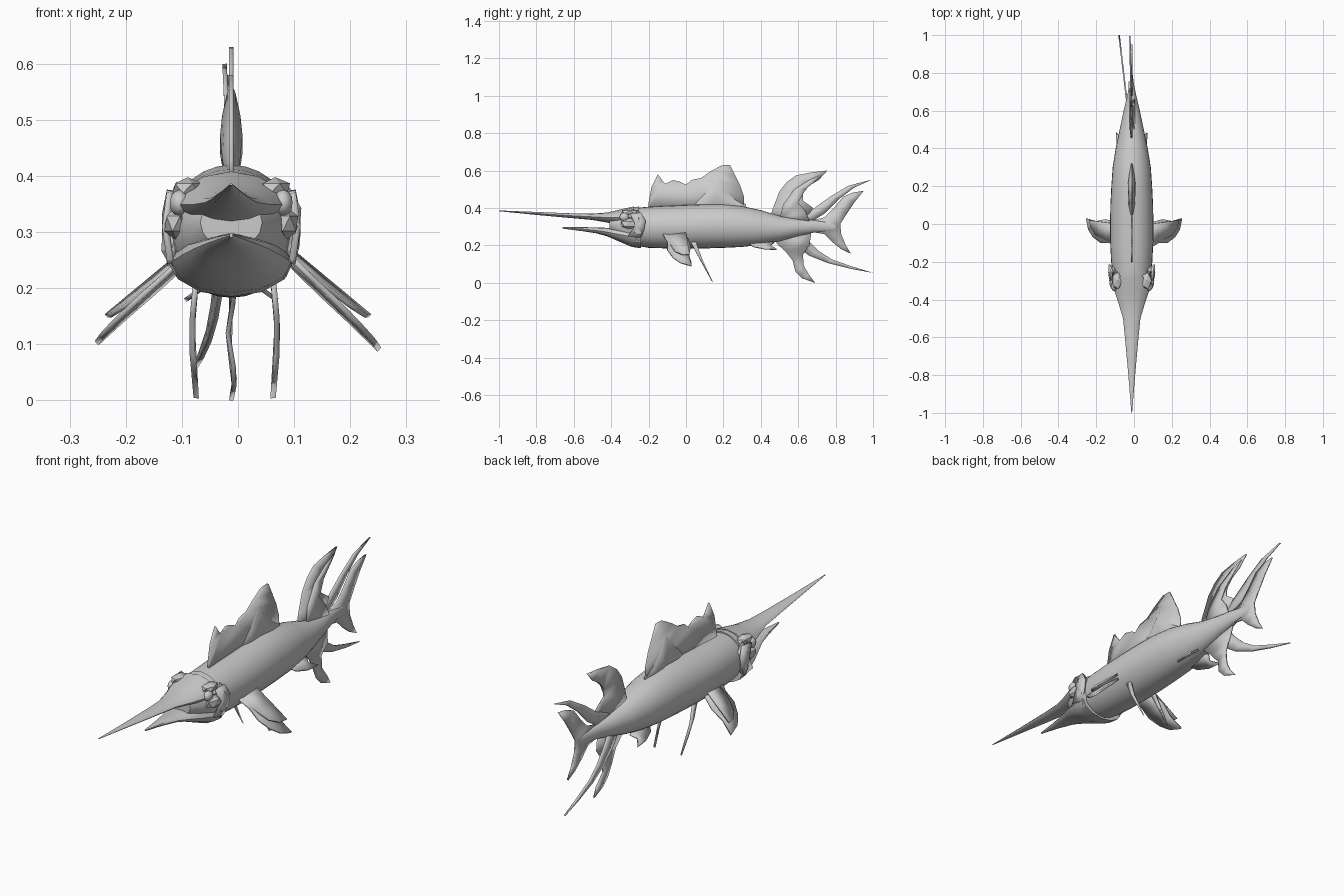
import bpy, bmesh, math

CX = -0.012  # centre plane of the fish


def finish(name, bm, angle=35):
    bmesh.ops.recalc_face_normals(bm, faces=bm.faces)
    me = bpy.data.meshes.new(name)
    bm.to_mesh(me)
    bm.free()
    ob = bpy.data.objects.new(name, me)
    bpy.context.collection.objects.link(ob)
    bpy.ops.object.select_all(action='DESELECT')
    ob.select_set(True)
    bpy.context.view_layer.objects.active = ob
    if angle:
        bpy.ops.object.shade_smooth_by_angle(angle=math.radians(angle))
    return ob


def loft(name, sections, sides=24, e=1.0, cx=CX, angle=35):
    """Sections along y: (y, half width, bottom z, top z); e > 1 makes them pointed."""
    bm = bmesh.new()
    rings = []
    for y, w, zb, zt in sections:
        ring = []
        for i in range(sides):
            a = 2 * math.pi * i / sides
            c, s = math.cos(a), math.sin(a)
            x = math.copysign(abs(c) ** e, c) * w
            z = math.copysign(abs(s) ** e, s) * (zt - zb) / 2 + (zt + zb) / 2
            ring.append(bm.verts.new((cx + x, y, z)))
        rings.append(ring)
    for r, q in zip(rings, rings[1:]):
        for i in range(sides):
            j = (i + 1) % sides
            bm.faces.new((r[i], r[j], q[j], q[i]))
    bm.faces.new(rings[0])
    bm.faces.new(rings[-1])
    return finish(name, bm, angle)


def fin(name, outline, place=lambda y, z: (CX, y, z), thick=0.008):
    """Flat outline filled, placed in space and given a thin body."""
    bm = bmesh.new()
    vs = [bm.verts.new((0, u, v)) for u, v in outline]
    edges = [bm.edges.new((vs[i - 1], vs[i])) for i in range(len(vs))]
    bmesh.ops.triangle_fill(bm, edges=edges, use_beauty=True)
    for v in bm.verts:
        v.co = place(v.co.y, v.co.z)
    ob = finish(name, bm)
    mod = ob.modifiers.new("thickness", 'SOLIDIFY')
    mod.thickness = thick
    mod.offset = 0
    return ob


def blob(name, loc, scale, subdiv=1, angle=0):
    bm = bmesh.new()
    bmesh.ops.create_icosphere(bm, subdivisions=subdiv, radius=1)
    for v in bm.verts:
        v.co = [l + c * s for l, c, s in zip(loc, v.co, scale)]
    return finish(name, bm, angle)


# body and tail stalk
loft("body", [(-0.27, .100, .20, .40), (-0.2, .109, .187, .407), (-0.1, .114, .184, .412),
              (0, .115, .183, .416), (0.1, .113, .184, .420), (0.2, .108, .187, .420),
              (0.3, .101, .192, .410), (0.4, .085, .203, .388), (0.5, .064, .222, .358),
              (0.6, .043, .25, .342), (0.68, .024, .268, .335), (0.75, .010, .275, .325),
              (0.80, .004, .28, .318)], 28)

# head core, upper bill, lower jaw
loft("head", [(-0.41, .055, .27, .365), (-0.36, .085, .235, .385), (-0.30, .105, .205, .402),
              (-0.25, .110, .19, .408)], 16, angle=25)
loft("upper_bill", [(-1, .002, .383, .387), (-0.8, .018, .363, .379), (-0.6, .036, .345, .371),
                    (-0.5, .046, .336, .370), (-0.42, .070, .322, .376), (-0.36, .090, .308, .390),
                    (-0.28, .105, .295, .408)], 12, e=1.15)
loft("lower_jaw", [(-0.66, .003, .290, .298), (-0.56, .022, .277, .298), (-0.48, .042, .265, .296),
                   (-0.42, .065, .248, .294), (-0.36, .088, .222, .296), (-0.29, .107, .192, .302),
                   (-0.24, .110, .185, .31)], 12)

# eyes, brows, cheek and gill plates
for s, side in ((-1, "left"), (1, "right")):
    blob("eye_" + side, (CX + s * .092, -0.33, .352), (.018, .026, .024), 2, 60)
    blob("brow_" + side, (CX + s * .078, -0.30, .378), (.030, .050, .020))
    blob("cheek_" + side, (CX + s * .098, -0.30, .315), (.024, .055, .030))
    blob("gill_plate_" + side, (CX + s * .098, -0.255, .305), (.030, .035, .085), 1)
    fin("gill_flap_" + side,
        [(-.30, .37), (-.24, .375), (-.215, .33), (-.225, .28), (-.25, .24), (-.31, .25), (-.27, .31)],
        lambda y, z, s=s: (CX + s * (.118 - 2.2 * (z - .31) ** 2 + .02 * (y + .25)), y, z), .012)

# front sail with jagged edge and its fleshy rear base
fin("sail_fin", [(-.20, .39), (-.20, .43), (-.185, .51), (-.15, .58), (-.125, .545), (-.11, .53),
                 (-.07, .55), (-.03, .54), (0, .525), (.03, .55), (.08, .56), (.13, .595),
                 (.19, .628), (.235, .63), (.26, .58), (.29, .52), (.31, .46), (.31, .39)])
loft("sail_base", [(.04, .004, .39, .425), (.10, .016, .38, .48), (.17, .020, .38, .565),
                   (.21, .020, .38, .50), (.26, .014, .38, .45), (.32, .004, .38, .42)], 12, e=1.4)

# rear dorsal fin, slightly doubled
rear = [(.45, .35), (.465, .40), (.50, .49), (.54, .54), (.59, .575), (.67, .59), (.755, .60),
        (.71, .55), (.66, .52), (.625, .48), (.625, .44), (.68, .40), (.66, .37), (.60, .33)]
fin("rear_dorsal_fin", rear, lambda y, z: (CX - .012 * (z - .35) / .25, y, z))
fin("rear_dorsal_layer", [(.50, .34), (.52, .42), (.58, .50), (.66, .55), (.73, .58), (.64, .50),
                          (.60, .43), (.64, .38), (.66, .33)],
    lambda y, z: (CX + .012 - .02 * (z - .35) / .25, y, z))

# lower rear fin
fin("anal_fin", [(.47, .26), (.485, .21), (.53, .17), (.57, .12), (.585, .06), (.62, .025),
                 (.69, .0), (.66, .04), (.63, .09), (.625, .15), (.66, .20), (.67, .27)],
    lambda y, z: (CX + .006 * math.sin(z * 40), y, z))

# forked tail and the two long streamers
fin("tail_fin", [(.66, .33), (.74, .35), (.79, .40), (.84, .46), (.89, .482), (.95, .492),
                 (.90, .43), (.86, .37), (.825, .315), (.83, .26), (.855, .20), (.882, .155),
                 (.83, .18), (.78, .22), (.74, .26), (.66, .275)])
fin("upper_streamer", [(.56, .33), (.60, .36), (.68, .395), (.77, .46), (.87, .52), (.995, .552),
                       (.90, .51), (.82, .45), (.74, .37), (.66, .32)],
    lambda y, z: (CX - .010 * (y - .55) / .45, y, z))
fin("lower_streamer", [(.53, .25), (.58, .20), (.66, .145), (.76, .105), (.88, .075), (1.0, .053),
                       (.88, .09), (.78, .125), (.71, .17), (.66, .22), (.62, .27)],
    lambda y, z: (CX - .012 - .055 * (y - .53) / .47, y, z))

# paired side fins
for s, side in ((-1, "left"), (1, "right")):
    k = 1.0 if s > 0 else 0.93
    fin("pectoral_fin_" + side,
        [(.08, -.13), (.13, -.10), (.175, -.10), (.215, -.07), (.24, -.03), (.252, .03),
         (.20, .015), (.15, .025), (.10, .01)],
        lambda u, v, s=s, k=k: (s * u, v, .262 - k * .95 * (u - .08) - .1 * (v + .05)), .010)
    fin("pectoral_layer_" + side,
        [(.08, -.12), (.14, -.09), (.20, -.06), (.228, -.02), (.235, .02), (.16, .01), (.09, 0)],
        lambda u, v, s=s: (s * u, v, .272 - .85 * (u - .08) + .15 * (v + .05)), .008)
    # long thin belly spines
    fin("pelvic_spine_" + side, [(.02, .23), (.05, .23), (.085, .13), (.142, .004), (.10, .08), (.06, .15)],
        lambda y, z, s=s: (CX + .006 + s * (.068 + .008 * math.sin(z * 14)), y, z), .010)
    # small splayed belly finlets
    fin("belly_finlet_" + side, [(.32, .02), (.36, .06), (.42, .078), (.485, .082), (.45, .055), (.47, .03), (.44, .02)],
        lambda y, u, s=s: (CX + s * u, y, .222 - .7 * (u - .02)), .008)
